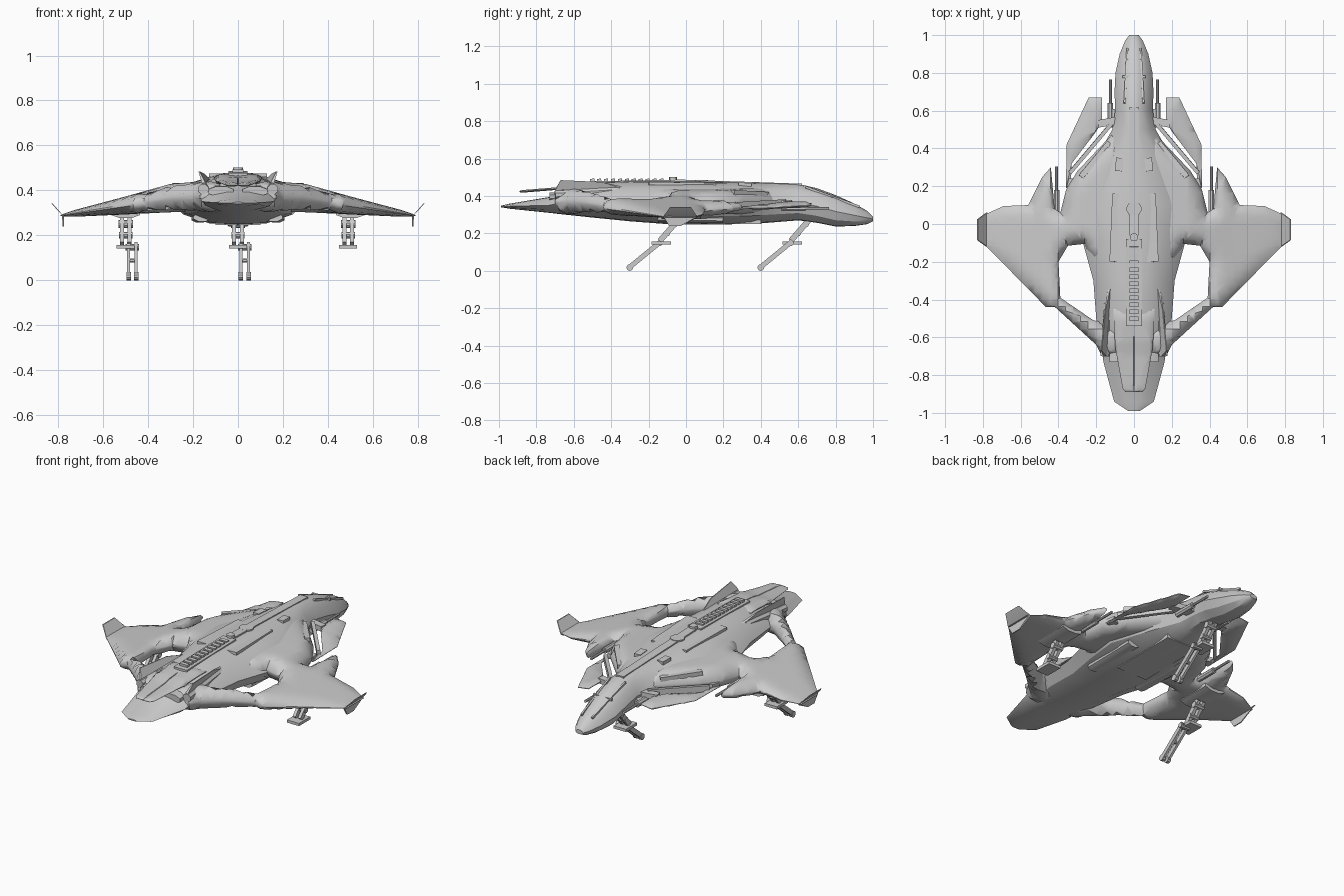
import bpy, bmesh, math
from mathutils import Vector
from mathutils.geometry import intersect_point_line

if "Cube" in bpy.data.objects:
    bpy.data.objects.remove(bpy.data.objects["Cube"])


def finish(name, bm, mirror=False, angle=30):
    bmesh.ops.recalc_face_normals(bm, faces=bm.faces[:])
    me = bpy.data.meshes.new(name)
    bm.to_mesh(me)
    bm.free()
    me.shade_smooth()
    me.set_sharp_from_angle(angle=math.radians(angle))
    ob = bpy.data.objects.new(name, me)
    bpy.context.collection.objects.link(ob)
    if mirror:
        ob.modifiers.new("Mirror", 'MIRROR')
    return ob


def loft(name, rings, mirror=False):
    bm = bmesh.new()
    vs = [[bm.verts.new(p) for p in r] for r in rings]
    n = len(vs[0])
    for a, b in zip(vs, vs[1:]):
        for i in range(n):
            bm.faces.new((a[i], a[(i + 1) % n], b[(i + 1) % n], b[i]))
    bm.faces.new(vs[0])
    bm.faces.new(vs[-1])
    return finish(name, bm, mirror)


def beam(name, p, q, w, h, sides=4, mirror=False):
    """Bar from p to q, w wide and h deep; 4 sides gives a box."""
    p, q = Vector(p), Vector(q)
    d = (q - p).normalized()
    side = Vector((1, 0, 0)) if abs(d.x) < .9 else Vector((0, 1, 0))
    side = (side - d * side.dot(d)).normalized()
    up = d.cross(side)
    k = math.sqrt(2) if sides == 4 else 1
    offs = [side * (w / 2 * k * math.cos(a)) + up * (h / 2 * k * math.sin(a))
            for a in ((i + .5) * 2 * math.pi / sides for i in range(sides))]
    return loft(name, [[p + o for o in offs], [q + o for o in offs]], mirror)


def slab(name, outline, mid, half, r, step=.04, mirror=True):
    """Planform panel whose thickness rounds off within r of its outline."""
    bm = bmesh.new()
    f = bm.faces.new([bm.verts.new((x, y, 0)) for x, y in outline])
    bmesh.ops.triangulate(bm, faces=[f])
    for axis in (0, 1):
        for i in range(-25, 26):
            co, no = Vector((0, 0, 0)), Vector((0, 0, 0))
            co[axis], no[axis] = i * step + .003, 1
            bmesh.ops.bisect_plane(bm, geom=bm.verts[:] + bm.edges[:] + bm.faces[:],
                                   plane_co=co, plane_no=no)
    top = set(bm.verts)
    bmesh.ops.solidify  # panel gets its underside from the extrusion below
    bmesh.ops.extrude_face_region(bm, geom=bm.faces[:], use_keep_orig=True)
    pts = [Vector((x, y, 0)) for x, y in outline]
    for v in bm.verts:
        c = Vector((v.co.x, v.co.y, 0))
        d = 9
        for a, b in zip(pts, pts[1:] + pts[:1]):
            q, t = intersect_point_line(c, a, b)
            d = min(d, (c - (a + (b - a) * min(1, max(0, t)))).length)
        t = half(c.x, c.y) * (.12 + .88 * math.sqrt(max(0, 1 - (1 - min(d / r, 1)) ** 2)))
        v.co.z = mid(c.x, c.y) + (t if v in top else -t)
    return finish(name, bm, mirror, 40)


def lerp(table):
    def f(x, y=0):
        for (a, u), (b, v) in zip(table, table[1:]):
            if x <= b:
                return u + (v - u) * max(0, (x - a) / (b - a))
        return table[-1][1]
    return f


# Hull: stations of y, half width, top z, bottom z
stations = [(1, .025, .29, .265), (.97, .047, .32, .25), (.9, .076, .36, .24),
            (.8, .098, .405, .237), (.7, .103, .442, .257), (.6, .1, .465, .27),
            (.5, .115, .47, .262), (.35, .2, .472, .25), (.1, .3, .478, .248),
            (-.1, .27, .482, .25), (-.3, .215, .482, .265), (-.5, .2, .474, .285),
            (-.66, .17, .44, .302), (-.73, .162, .395, .31), (-.94, .105, .36, .332),
            (-.99, .03, .348, .34)]
half_sec = [(0, 1), (.3, .97), (.72, .8), (1, .48), (.82, .2), (.42, .02), (0, 0)]
rings = []
for y, w, zt, zb in stations:
    sec = half_sec + [(-a, b) for a, b in half_sec[-2:0:-1]]
    rings.append([(a * w, y, zb + b * (zt - zb)) for a, b in sec])
loft("hull", rings)

# Main wings, curling round the side openings to the rear struts
wing = [(.04, .5), (.12, .47), (.3, .28), (.36, .18), (.39, .06), (.42, .08), (.44, .3),
        (.485, .25), (.56, .1), (.69, .095), (.79, .05), (.79, -.11), (.466, -.44),
        (.418, -.44), (.2, -.64), (.17, -.7), (.05, -.7), (.05, -.54), (.215, -.51),
        (.39, -.39), (.4, -.2), (.35, -.115), (.26, -.105), (.22, -.2), (.05, -.2)]
slab("wing", wing, lerp([(.17, .372), (.3, .366), (.5, .333), (.79, .288)]),
     lerp([(.1, .07), (.3, .063), (.5, .04), (.79, .008)]), .08)

# Canards with their strut to the nose
canard = [(.17, .67), (.24, .67), (.357, .42), (.36, .19), (.335, .2), (.33, .32),
          (.2, .49), (.17, .54)]
slab("canard", canard, lerp([(.17, .36), (.36, .335)]), lerp([(.1, .018), (.36, .01)]), .03)
beam("canard_strut", (.08, .55, .36), (.19, .53, .36), .04, .03, mirror=True)
beam("canard_rail", (.12, .53, .365), (.34, .27, .35), .02, .035, mirror=True)
beam("canard_root", (.27, .2, .35), (.35, .22, .345), .05, .03, mirror=True)

# Wingtip fins, angled up and down
for name, x, z, ya, yb in (("upper_tip_fin", .828, .342, .025, -.085),
                           ("lower_tip_fin", .777, .24, -.03, -.09)):
    loft(name, [[(.775, .06, .285), (.783, .06, .291), (.783, -.12, .291), (.775, -.12, .285)],
                [(x - .003, ya, z), (x + .003, ya, z), (x + .003, yb, z), (x - .003, yb, z)]], True)

# Tail plate above the exhaust, and the dorsal fins
slab("tail_plate", [(0, -.45), (.11, -.45), (.1, -.65), (.06, -.87), (.045, -.89), (0, -.89)],
     lambda x, y: .455 + min(0, y + .5) * .08, lambda x, y: .016 if y > -.65 else .007, .01)
loft("dorsal_fin", [[(.125, -.34, .45), (.137, -.34, .44), (.16, -.7, .43), (.145, -.7, .435)],
                    [(.15, -.45, .475), (.155, -.45, .475), (.176, -.67, .485), (.171, -.67, .485)]], True)
beam("fin_root", (.13, -.36, .425), (.155, -.7, .405), .05, .05, 8, True)
beam("exhaust", (.075, -.6, .4), (.075, -.73, .395), .12, .05, 8, True)

# Spine details along the back
beam("spine_ridge", (0, .62, .455), (0, -.06, .478), .05, .022)
beam("spine_trough", (0, -.08, .477), (0, -.54, .468), .085, .02)
for i in range(11):
    y = -.12 - i * .037
    beam("spine_block", (0, y, .482), (0, y - .022, .481), .05, .022)
for i, r in enumerate((.04, .022)):
    beam("sensor_turret", (0, .08 - i * .15, .478), (0, .08 - i * .15, .486 + i * .015), 2 * r, 2 * r, 12)
beam("back_panel", (.085, .16, .462), (.1, -.2, .468), .06, .016, mirror=True)
beam("back_vent", (.075, .35, .46), (.08, .28, .462), .04, .02, mirror=True)
beam("intake_panel", (.13, .43, .41), (.28, .25, .42), .03, .025, mirror=True)

# Canopy frame
beam("canopy_frame", (.035, .93, .342), (.05, .64, .448), .01, .012, mirror=True)
beam("canopy_bar", (-.06, .78, .4), (.06, .78, .4), .012, .015)

# Twin guns beside the nose and at the wing roots
for name, x, y, z in (("nose_gun", .125, .54, .335), ("wing_gun", .41, .08, .335)):
    beam(name + "_body", (x, y - .03, z), (x, y + .1, z), .032, .035, 8, True)
    beam(name + "_barrel", (x, y + .08, z), (x, y + .225, z), .016, .016, 8, True)
beam("gun_mount", (.09, .58, .335), (.125, .58, .335), .06, .025, mirror=True)

# Belly plates and leg fairings
beam("belly_plate", (0, .4, .262), (0, -.02, .258), .2, .022)
beam("belly_pod", (.17, .2, .275), (.16, -.15, .28), .08, .04, 8, True)
beam("leg_fairing", (.5, .08, .3), (.5, -.13, .3), .14, .05, 8, True)

# Landing legs: the lower strut sits slightly offset, and one is retracted
for name, x, y, lower in (("left_leg", -.5, -.04, True), ("right_leg", .49, -.04, False),
                          ("nose_leg", 0, .66, True)):
    knee = y - .1
    for s in (-.017, .017):
        beam(name + "_upper", (x + s, y, .275), (x + s, knee, .16), .018, .03)
        if lower:
            beam(name + "_lower", (x + .03 + s, knee + .01, .16), (x + .03 + s, knee - .155, .025), .014, .026)
    beam(name + "_hinge", (x - .032, y - .02, .25), (x + .032, y - .02, .25), .035, .035, 10)
    beam(name + "_brace", (x - .03, y - .06, .2), (x + .03, y - .06, .2), .03, .03, 10)
    beam(name + "_pad", (x, knee + .06, .15), (x, knee - .045, .15), .08, .016)
    if lower:
        beam(name + "_knee", (x, knee, .147), (x + .06, knee, .147), .03, .03, 10)
        beam(name + "_shin_tie", (x + .01, knee - .08, .088), (x + .05, knee - .08, .088), .02, .02, 8)
        for s in (-.017, .017):
            beam(name + "_foot", (x + .02 + s, knee - .16, .018), (x + .04 + s, knee - .16, .018), .036, .036, 10)
